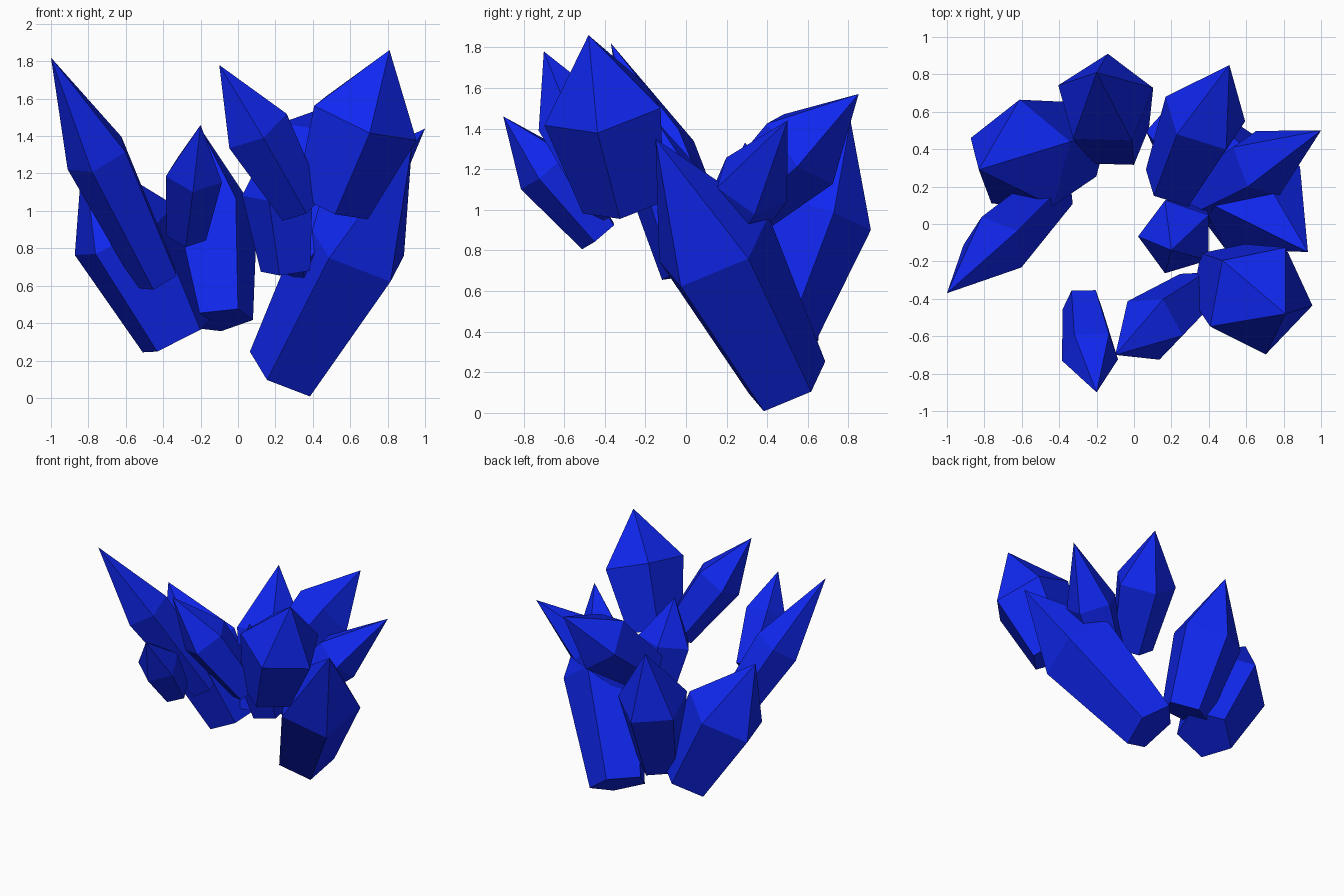
import bpy
from math import cos, sin, pi
from mathutils import Vector

if "Cube" in bpy.data.objects:
    bpy.data.objects.remove(bpy.data.objects["Cube"])

SIDES = 5
SHAFT = 1.25      # shaft length relative to point length
TAPER = 0.7       # base radius relative to shoulder radius

blue = bpy.data.materials.new("crystal_blue")
blue.diffuse_color = (0.005, 0.02, 0.87, 1)
blue.use_nodes = True
blue.node_tree.nodes["Principled BSDF"].inputs["Base Color"].default_value = blue.diffuse_color


def crystal(name, tip, shoulder, corner):
    """Five-sided crystal: tapered shaft flaring to a shoulder, then a point.
    shoulder is the ring centre, corner is one vertex of that ring."""
    tip, c, v = Vector(tip), Vector(shoulder), Vector(corner)
    point = tip - c
    axis = point.normalized()
    u = v - c
    u -= axis * u.dot(axis)
    w = axis.cross(u)
    base = c - point * SHAFT
    ring = [u * cos(2 * pi * i / SIDES) + w * sin(2 * pi * i / SIDES) for i in range(SIDES)]
    verts = [base + p * TAPER for p in ring] + [c + p for p in ring] + [tip]
    faces = [tuple(reversed(range(SIDES)))]
    for i in range(SIDES):
        j = (i + 1) % SIDES
        faces.append((i, j, SIDES + j, SIDES + i))
        faces.append((SIDES + i, SIDES + j, 2 * SIDES))
    me = bpy.data.meshes.new(name)
    me.from_pydata(verts, [], faces)
    me.materials.append(blue)
    ob = bpy.data.objects.new(name, me)
    bpy.context.collection.objects.link(ob)
    return ob


# Front crystals
crystal("front_left_long_crystal", (-1, -.37, 1.82), (-.746, -.124, 1.296), (-.91, -.11, 1.22))
crystal("front_small_crystal", (-.2, -.9, 1.46), (-.233, -.689, 1.2), (-.24, -.82, 1.11))
crystal("front_leaning_crystal", (-.1, -.7, 1.78), (.094, -.55, 1.444), (.13, -.73, 1.40))
crystal("front_right_wide_crystal", (.81, -.48, 1.86), (.67, -.40, 1.494), (.71, -.70, 1.43))

# Middle and right crystals
crystal("right_ground_crystal", (.93, -.15, 1.35), (.63, .138, .813), (.82, -.03, .63))
crystal("middle_crystal", (.2, -.14, 1.43), (.23, -.07, 1.1), (.02, -.07, 1.1))
crystal("right_outer_crystal", (1, .5, 1.44), (.675, .32, 1.12), (.61, .20, 1.26))

# Back crystals
crystal("back_right_crystal", (.51, .85, 1.57), (.376, .566, 1.304), (.23, .48, 1.47))
crystal("back_middle_crystal", (-.2, .81, 1.44), (-.156, .656, .985), (-.14, .91, .90))
crystal("back_left_crystal", (-.83, .29, 1.33), (-.604, .354, .885), (-.34, .44, 1.03))
